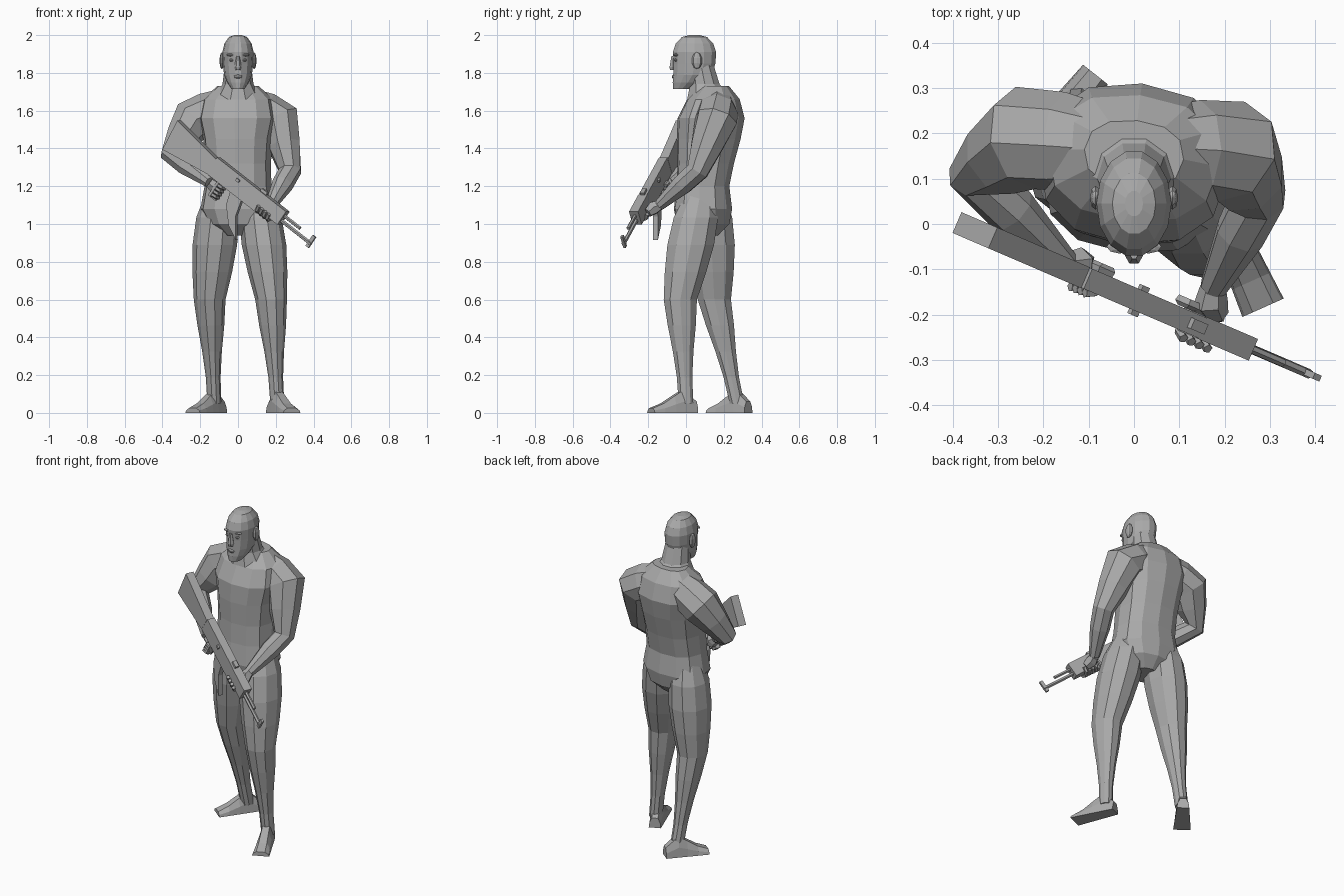
import bpy, bmesh
from math import sin, cos, pi, copysign
from mathutils import Vector, Matrix

default_cube = bpy.data.objects.get("Cube")
if default_cube:
    bpy.data.objects.remove(default_cube)

shade = (0.4, 0.4, 0.4, 1)
grey = bpy.data.materials.new("plain grey")
grey.use_nodes = True
grey.diffuse_color = shade
grey.node_tree.nodes["Principled BSDF"].inputs["Base Color"].default_value = shade


def finish(name, bm):
    """Turn a bmesh into a flat-shaded grey object."""
    bmesh.ops.recalc_face_normals(bm, faces=bm.faces)
    mesh = bpy.data.meshes.new(name)
    bm.to_mesh(mesh)
    bm.free()
    mesh.materials.append(grey)
    obj = bpy.data.objects.new(name, mesh)
    bpy.context.collection.objects.link(obj)


def skin(name, rings):
    """Bridge equal-length point rings into a closed solid."""
    bm = bmesh.new()
    loops = [[bm.verts.new(point) for point in ring] for ring in rings]
    count = len(loops[0])
    for lower, upper in zip(loops, loops[1:]):
        for i in range(count):
            j = (i + 1) % count
            bm.faces.new((lower[i], lower[j], upper[j], upper[i]))
    bm.faces.new(loops[0])
    bm.faces.new(loops[-1])
    finish(name, bm)


def ellipse(centre, across, along, sides, power=1):
    """A power below one squares the ellipse off."""
    def bulge(value):
        return copysign(abs(value) ** power, value)
    angles = [2 * pi * i / sides for i in range(sides)]
    return [centre + across * bulge(cos(angle)) + along * bulge(sin(angle)) for angle in angles]


def level(centre, width, depth, sides=10, turn=0, power=1):
    """Horizontal ring with half width and half depth."""
    spin = Matrix.Rotation(turn, 3, 'Z')
    return ellipse(Vector(centre), spin @ Vector((width, 0, 0)), spin @ Vector((0, depth, 0)), sides, power)


def tube(name, points, radii, sides=8):
    """Rings square to a bent path, framed by the plane of the bend."""
    normal = (points[1] - points[0]).cross(points[-1] - points[-2])
    if normal.length < 1e-5:
        normal = (points[1] - points[0]).orthogonal()
    rings = []
    for i, point in enumerate(points):
        tangent = points[min(i + 1, len(points) - 1)] - points[max(i - 1, 0)]
        tangent.normalize()
        across = (normal - tangent * normal.dot(tangent)).normalized()
        rings.append(ellipse(point, across * radii[i], tangent.cross(across) * radii[i], sides))
    skin(name, rings)


def ball(name, centre, size):
    """Small faceted ellipsoid."""
    bm = bmesh.new()
    place_it = Matrix.Translation(centre) @ Matrix.Diagonal((*size, 1))
    bmesh.ops.create_uvsphere(bm, u_segments=8, v_segments=5, radius=1, matrix=place_it)
    finish(name, bm)


# Torso: height, half width, half depth; the upper back leans backwards
torso = [(.94, .08, .08), (1, .16, .14), (1.08, .2, .155), (1.2, .178, .14), (1.32, .175, .15),
         (1.45, .185, .17), (1.56, .21, .178), (1.66, .19, .14), (1.73, .11, .075)]
skin("torso", [level((0, .09 + max(0, z - 1.2) * .12, z), width, depth, sides=12, turn=-.1, power=.85)
               for z, width, depth in torso])
skin("neck", [level((0, y, z), radius, radius)
              for z, y, radius in ((1.66, .13, .13), (1.74, .1, .082), (1.84, .08, .07))])

# Head: height, centre depth, half width; the skull is longer than wide
head = [(1.715, -.02, .035), (1.75, .01, .058), (1.79, .035, .074), (1.85, .045, .08),
        (1.91, .045, .083), (1.955, .045, .072), (1.99, .045, .048), (2, .045, .02)]
skin("head", [level((0, y, z), width, width * 1.42, sides=14) for z, y, width in head])
skin("nose", [level((0, -.07, z), width, width, sides=6)
              for z, width in ((1.815, .016), (1.83, .02), (1.89, .008))])
ball("lips", (0, -.062, 1.78), (.026, .014, .012))
for side, word in ((-1, "right"), (1, "left")):
    ball(word + "_brow", (side * .032, -.05, 1.895), (.03, .016, .008))
    ball(word + "_eye", (side * .032, -.053, 1.868), (.016, .01, .008))
    ball(word + "_ear", (side * .085, .058, 1.865), (.013, .028, .045))


def leg(side, hip, knee, ankle):
    """Thigh and calf share one taper; each ring is a little deeper than wide."""
    hip, knee, ankle = Vector(hip), Vector(knee), Vector(ankle)
    rings = []
    for start, end, taper in ((hip, knee, (.07, .112, .118, .105)),
                              (knee, ankle, (.084, .071, .052, .039, .037))):
        for i, radius in enumerate(taper):
            rings.append(level(start.lerp(end, i / 4), radius, radius * 1.1))
    skin(side + "_leg", rings)


def foot(side, heel, toe):
    """Arched cross-sections from heel to toe on a flat sole."""
    heel, toe = Vector((*heel, 0)), Vector((*toe, 0))
    length = toe - heel
    across = Vector((length.y, -length.x, 0)).normalized()
    rings = []
    for part, height in ((0, .06), (.3, .12), (.5, .09), (.75, .05), (1, .025)):
        centre, width = heel + length * part, .035 + .015 * part
        half = [across * width, across * width * .9 + Vector((0, 0, height / 2)),
                across * width / 2 + Vector((0, 0, height))]
        mirrored = [Vector((-p.x, -p.y, p.z)) for p in reversed(half)]
        rings.append([centre + p for p in half + mirrored])
    skin(side + "_foot", rings)


# Legs: the left one stands forward, the right one back
leg("left", (.1, .08, 1.18), (.175, -.03, .6), (.208, 0, .05))
leg("right", (-.095, .12, 1.18), (-.15, .15, .6), (-.125, .27, .05))
foot("left", (.18, .05), (.285, -.185))
foot("right", (-.085, .33), (-.24, .135))


def arm(side, root, shoulder, elbow, wrist):
    """Deltoid, elbow and wrist with the halfway points between them."""
    root, shoulder, elbow, wrist = map(Vector, (root, shoulder, elbow, wrist))
    path = [root, root.lerp(shoulder, .6), shoulder, shoulder.lerp(elbow, .5),
            elbow, elbow.lerp(wrist, .4), wrist]
    tube(side + "_arm", path, (.08, .11, .115, .09, .062, .057, .031))
    return wrist


right_wrist = arm("right", (-.03, .17, 1.65), (-.24, .19, 1.55), (-.35, .11, 1.37), (-.15, -.09, 1.22))
left_wrist = arm("left", (.03, .17, 1.65), (.215, .16, 1.55), (.275, .06, 1.28), (.175, -.14, 1.1))

# Rifle frame: from the butt along the barrel, sideways, and up
butt = Vector((-.36, -.01, 1.475))
along = (Vector((.385, -.33, .89)) - butt).normalized()
aside = Vector((-along.y, along.x, 0)).normalized()
above = along.cross(aside)


def place(reach, sideways, height):
    return butt + along * reach + aside * sideways + above * height


def plate(name, profile, half):
    """Side profile of (reach, height) points, extruded sideways."""
    skin(name, [[place(reach, sideways, height) for reach, height in profile]
                for sideways in (-half, half)])


def block(name, start, end, low, high, half):
    plate(name, [(start, low), (end, low), (end, high), (start, high)], half)


def rod(name, start, end, height, radius):
    tube(name, [place(start, 0, height), place(end, 0, height)], (radius, radius), sides=6)


plate("rifle_stock", [(0, .09), (.3, .055), (.3, -.04), (.02, -.085)], .025)
block("rifle_receiver", start=.3, end=.65, low=-.04, high=.065, half=.024)
block("rifle_handguard", start=.64, end=.79, low=-.02, high=.065, half=.026)
block("rifle_grip", start=.37, end=.42, low=-.13, high=-.03, half=.014)
block("rifle_rear_sight", start=.6, end=.64, low=.06, high=.08, half=.012)
block("rifle_front_sight", start=.98, end=1, low=-.02, high=.05, half=.007)
block("rifle_bolt_handle", start=.46, end=.48, low=.03, high=.045, half=.035)
rod("rifle_barrel", start=.77, end=1, height=.005, radius=.011)
rod("rifle_gas_tube", start=.77, end=.9, height=.035, radius=.01)

# Magazine curving forward as it drops
skin("rifle_magazine", [[place(.5 + .1 * drop * drop + reach, sideways, -.03 - .18 * drop - reach * drop / 2)
                         for reach, sideways in ((-.04, -.014), (.04, -.014), (.04, .014), (-.04, .014))]
                        for drop in (0, .5, 1)])


def hand(side, wrist, centre, spacing, curl, radius):
    """A palm behind the grip and four fingers wrapped around it."""
    palm = centre + spacing * 1.5 + aside * radius
    tube(side + "_palm", [wrist, wrist.lerp(palm, .6), palm + spacing], (.029, .038, .026), sides=6)
    for i in range(4):
        knuckle = centre + spacing * i
        bend = [pi * step / 4 for step in range(5)]
        tube(side + "_finger", [knuckle + (aside * cos(a) + curl * sin(a)) * radius for a in bend],
             [.011] * 5, sides=5)
    tip = centre - spacing
    tube(side + "_thumb", [palm, tip + aside * radius, tip + (aside + curl) * radius],
         [.012] * 3, sides=5)


hand("right", right_wrist, place(.39, 0, -.05), spacing=above * -.02, curl=along, radius=.032)
hand("left", left_wrist, place(.65, 0, 0), spacing=along * .024, curl=-above, radius=.038)
